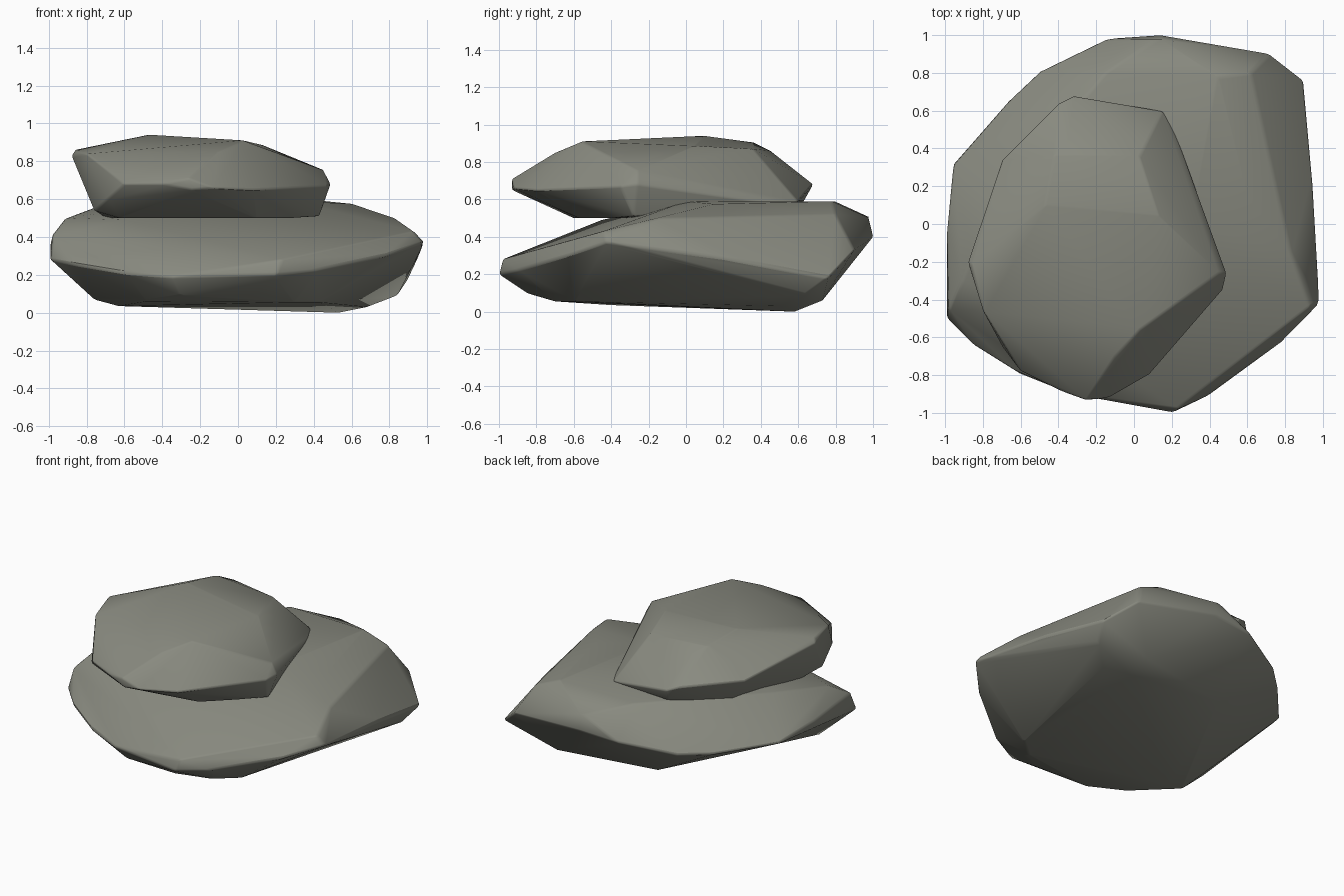
import bpy, bmesh, math

stone = bpy.data.materials.new("stone")
stone.diffuse_color = (0.25, 0.255, 0.215, 1)


def rock(name, points):
    """Faceted boulder: convex hull of its corner points, softly shaded."""
    bm = bmesh.new()
    for p in points:
        bm.verts.new(p)
    bmesh.ops.convex_hull(bm, input=bm.verts)
    loose = [v for v in bm.verts if not v.link_faces]
    bmesh.ops.delete(bm, geom=loose, context='VERTS')
    bmesh.ops.dissolve_limit(bm, angle_limit=math.radians(1), verts=bm.verts, edges=bm.edges)
    bmesh.ops.recalc_face_normals(bm, faces=bm.faces)
    me = bpy.data.meshes.new(name)
    bm.to_mesh(me)
    bm.free()
    ob = bpy.data.objects.new(name, me)
    bpy.context.collection.objects.link(ob)
    me.materials.append(stone)
    # small rounded corners
    bev = ob.modifiers.new("worn_edges", 'BEVEL')
    bev.width = 0.015
    bev.segments = 2
    bev.limit_method = 'ANGLE'
    bev.angle_limit = math.radians(25)
    bpy.ops.object.select_all(action='DESELECT')
    ob.select_set(True)
    bpy.context.view_layer.objects.active = ob
    bpy.ops.object.shade_smooth_by_angle(angle=math.radians(60))
    return ob


# wide lower slab: rim, upper shoulder, underside
rock("lower_rock", [
    (0.14, 1.0, 0.40), (0.12, 0.98, 0.51), (-0.15, 0.98, 0.38), (-0.5, 0.81, 0.32),
    (-0.67, 0.65, 0.31), (-0.96, 0.32, 0.34), (-0.99, 0.0, 0.37), (-0.99, -0.5, 0.28),
    (-0.98, -0.45, 0.41), (-0.84, -0.65, 0.25), (-0.6, -0.8, 0.21), (-0.35, -0.9, 0.19),
    (0.2, -1.0, 0.20), (0.23, -0.98, 0.28), (0.41, -0.9, 0.22), (0.78, -0.63, 0.30),
    (0.985, -0.42, 0.37), (0.93, -0.44, 0.43), (0.95, 0.2, 0.29), (0.9, 0.76, 0.18),
    (0.72, 0.9, 0.33),
    (-0.91, -0.3, 0.50), (-0.75, 0.1, 0.56), (-0.15, 0.8, 0.59), (0.45, 0.78, 0.59),
    (0.62, 0.8, 0.52), (0.6, 0.15, 0.575), (0.3, 0.0, 0.59), (-0.3, 0.0, 0.59),
    (0.83, -0.15, 0.50), (-0.6, -0.45, 0.49),
    (0.53, 0.58, 0.0), (0.68, 0.5, 0.03), (0.5, 0.73, 0.06), (0.84, 0.64, 0.09),
    (0.43, -0.59, 0.055), (0.3, -0.7, 0.055), (-0.48, -0.67, 0.06),
    (-0.3, -0.82, 0.09), (-0.63, -0.4, 0.035), (-0.76, -0.42, 0.07),
    (-0.2, 0.6, 0.055), (0.1, -0.85, 0.10),
])

# smaller boulder resting on top, toward the front left
rock("upper_rock", [
    (-0.32, 0.68, 0.68), (-0.40, 0.64, 0.71), (-0.70, 0.34, 0.72), (-0.88, -0.2, 0.83),
    (-0.86, -0.22, 0.86), (-0.80, -0.46, 0.84), (-0.60, -0.78, 0.68), (-0.40, -0.88, 0.68),
    (-0.26, -0.93, 0.71), (-0.24, -0.93, 0.65), (-0.13, -0.92, 0.66), (0.08, -0.8, 0.65),
    (0.47, -0.35, 0.67), (0.45, -0.26, 0.755), (0.49, -0.26, 0.68), (0.20, 0.54, 0.57),
    (0.15, 0.6, 0.59),
    (-0.47, 0.1, 0.94), (-0.42, 0.36, 0.905), (0.03, -0.56, 0.91), (0.13, 0.05, 0.885),
    (0.03, 0.36, 0.87), (-0.1, -0.70, 0.85), (-0.35, 0.45, 0.86),
    (0.43, -0.28, 0.51), (0.28, -0.4, 0.5), (-0.3, 0.63, 0.59),
    (-0.55, 0.3, 0.51), (-0.70, -0.2, 0.50), (-0.76, -0.45, 0.54), (-0.62, -0.57, 0.50),
    (-0.2, -0.6, 0.5), (0.1, -0.57, 0.5), (-0.69, -0.66, 0.60), (0.1, 0.4, 0.52),
])
